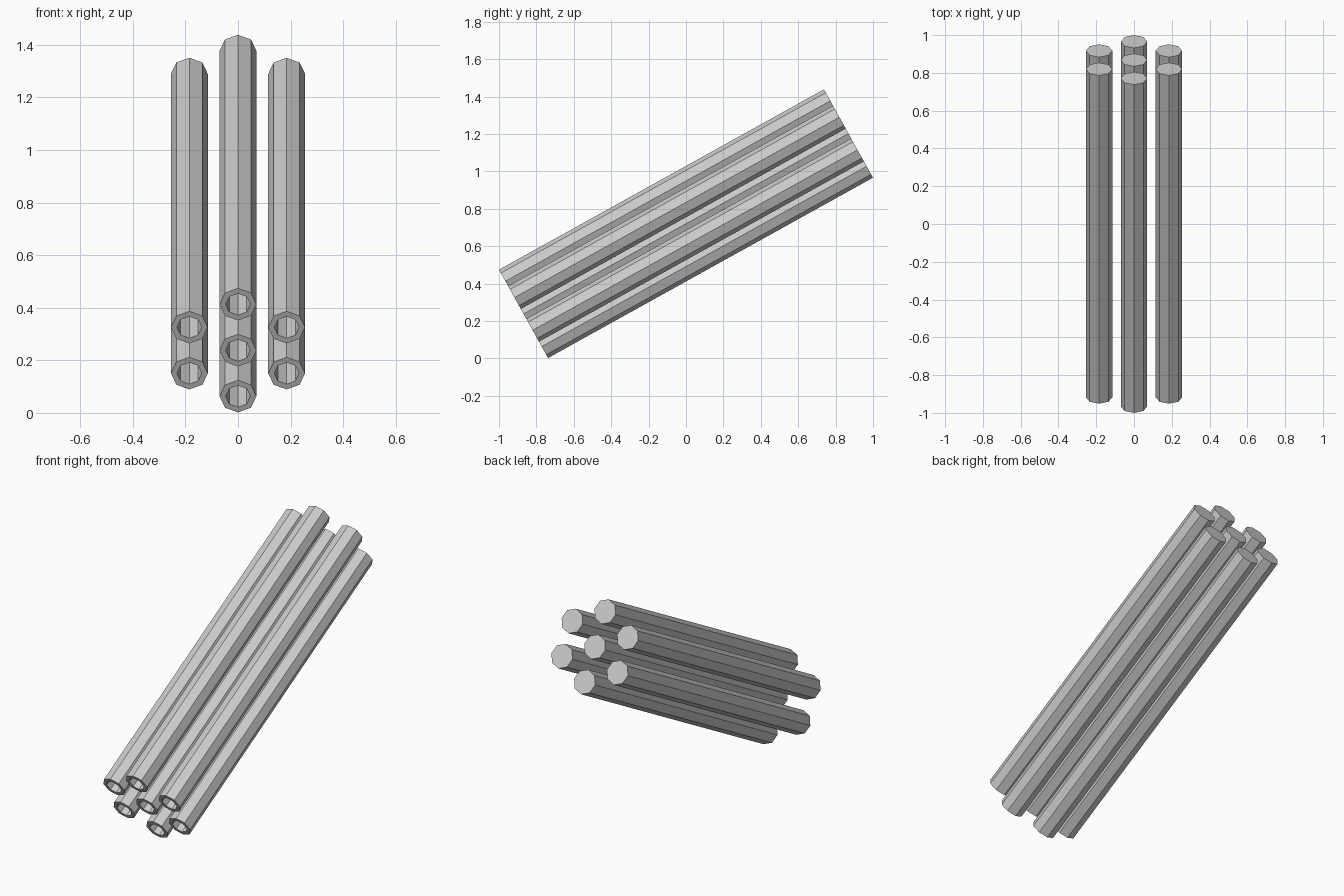
import bpy, bmesh
from math import radians, sin, cos, pi
from mathutils import Matrix

if "Cube" in bpy.data.objects:
    bpy.data.objects.remove(bpy.data.objects["Cube"])

SIDES = 8
LENGTH = 1.987
OUTER, INNER = 0.07, 0.047
BORE_DEPTH = 1.2
TILT = radians(29.03)

# Local frame: tubes run along y, open at the front, then tilt up about x
FRAME = Matrix.Translation((0, 0, 0.72)) @ Matrix.Rotation(TILT, 4, 'X')


def tube(name, x, z):
    bm = bmesh.new()
    front, back = -LENGTH / 2, LENGTH / 2
    # closed back, outer wall, front rim, bore wall, bore bottom
    profile = [(back, OUTER), (front, OUTER), (front, INNER), (front + BORE_DEPTH, INNER)]
    rings = [[bm.verts.new((r * sin(2 * pi * i / SIDES), y, r * cos(2 * pi * i / SIDES)))
              for i in range(SIDES)] for y, r in profile]
    for a, b in zip(rings, rings[1:]):
        for i in range(SIDES):
            j = (i + 1) % SIDES
            bm.faces.new((a[i], a[j], b[j], b[i]))
    bm.faces.new(rings[0])
    bm.faces.new(rings[-1])
    bmesh.ops.recalc_face_normals(bm, faces=bm.faces)
    mesh = bpy.data.meshes.new(name)
    bm.to_mesh(mesh)
    bm.free()
    obj = bpy.data.objects.new(name, mesh)
    obj.matrix_world = FRAME @ Matrix.Translation((x, 0, z))
    bpy.context.collection.objects.link(obj)


# Centre column of three tubes
for label, z in (("top", 0.2), ("centre", 0), ("bottom", -0.2)):
    tube(label + "_tube", 0, z)

# Side pairs
for side, x in (("left", -0.185), ("right", 0.185)):
    for label, z in (("upper", 0.1), ("lower", -0.1)):
        tube(f"{label}_{side}_tube", x, z)
